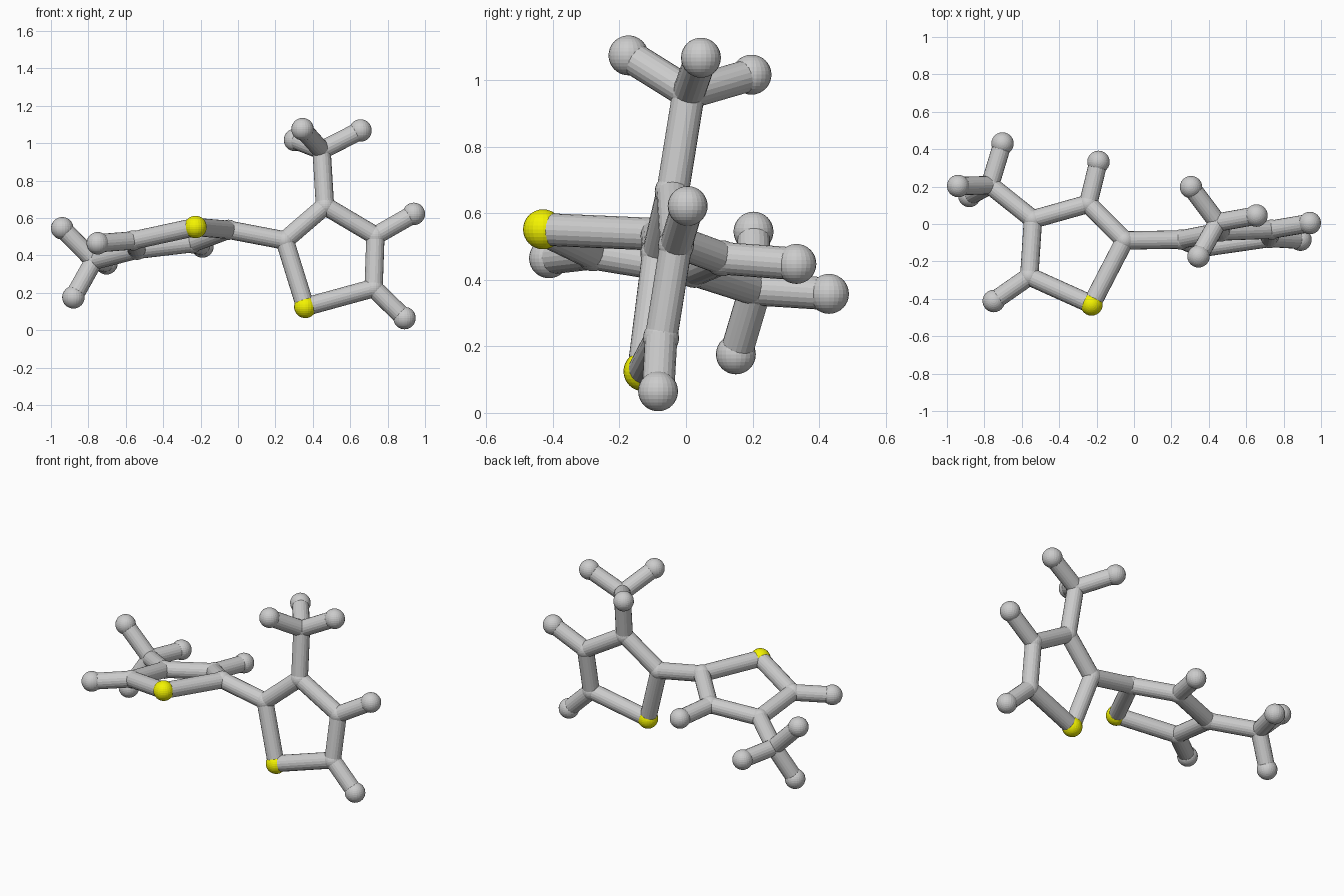
import bpy
from mathutils import Vector

if "Cube" in bpy.data.objects:
    bpy.data.objects.remove(bpy.data.objects["Cube"])

ATOM_R, JOINT_R, BOND_R = 0.06, 0.054, 0.049

yellow = bpy.data.materials.new("sulfur_yellow")
yellow.diffuse_color = (0.9, 0.9, 0.0, 1)
yellow.use_nodes = True
yellow.node_tree.nodes["Principled BSDF"].inputs["Base Color"].default_value = yellow.diffuse_color


def ball(name, pos, radius, mat=None):
    bpy.ops.mesh.primitive_uv_sphere_add(segments=24, ring_count=16, radius=radius, location=pos)
    ob = bpy.context.object
    ob.name = name
    if mat:
        ob.data.materials.append(mat)


def bond(name, a, b):
    a, b = Vector(a), Vector(b)
    d = b - a
    bpy.ops.mesh.primitive_cylinder_add(vertices=20, radius=BOND_R, depth=d.length, location=(a + b) / 2)
    ob = bpy.context.object
    ob.name = name
    ob.rotation_euler = d.to_track_quat('Z', 'Y').to_euler()


def ring(side, ring_atoms, methyl, methyl_root, methyl_h, ring_h):
    # five-membered ring: sulfur first, then four carbons
    for i, p in enumerate(ring_atoms):
        if i == 0:
            ball(f"{side}_sulfur", p, ATOM_R, yellow)
        else:
            ball(f"{side}_ring_carbon_{i}", p, JOINT_R)
        bond(f"{side}_ring_bond_{i}", p, ring_atoms[(i + 1) % 5])
    # methyl group
    ball(f"{side}_methyl_carbon", methyl, JOINT_R)
    bond(f"{side}_methyl_bond", ring_atoms[methyl_root], methyl)
    for i, p in enumerate(methyl_h):
        ball(f"{side}_methyl_hydrogen_{i}", p, ATOM_R)
        bond(f"{side}_methyl_hydrogen_bond_{i}", methyl, p)
    # hydrogens on the ring
    for i, p in ring_h.items():
        ball(f"{side}_ring_hydrogen_{i}", p, ATOM_R)
        bond(f"{side}_ring_hydrogen_bond_{i}", ring_atoms[i], p)


right = [(0.36, -0.128, 0.125), (0.25, -0.083, 0.48), (0.465, -0.04, 0.665),
         (0.735, -0.03, 0.505), (0.725, -0.075, 0.225)]
left = [(-0.227, -0.43, 0.552), (-0.05, -0.088, 0.537), (-0.245, 0.108, 0.465),
        (-0.54, 0.025, 0.43), (-0.56, -0.28, 0.48)]

# upright ring on the right
ring("right", right, (0.447, 0.008, 0.962), 2,
     [(0.305, 0.197, 1.017), (0.655, 0.045, 1.068), (0.345, -0.173, 1.075)],
     {3: (0.94, 0.005, 0.622), 4: (0.89, -0.084, 0.065)})

# flat-lying ring on the left
ring("left", left, (-0.77, 0.208, 0.372), 3,
     [(-0.703, 0.43, 0.358), (-0.94, 0.203, 0.545), (-0.88, 0.15, 0.176)],
     {2: (-0.19, 0.332, 0.448), 4: (-0.75, -0.412, 0.465)})

# link between the rings
bond("linking_bond", left[1], right[1])
